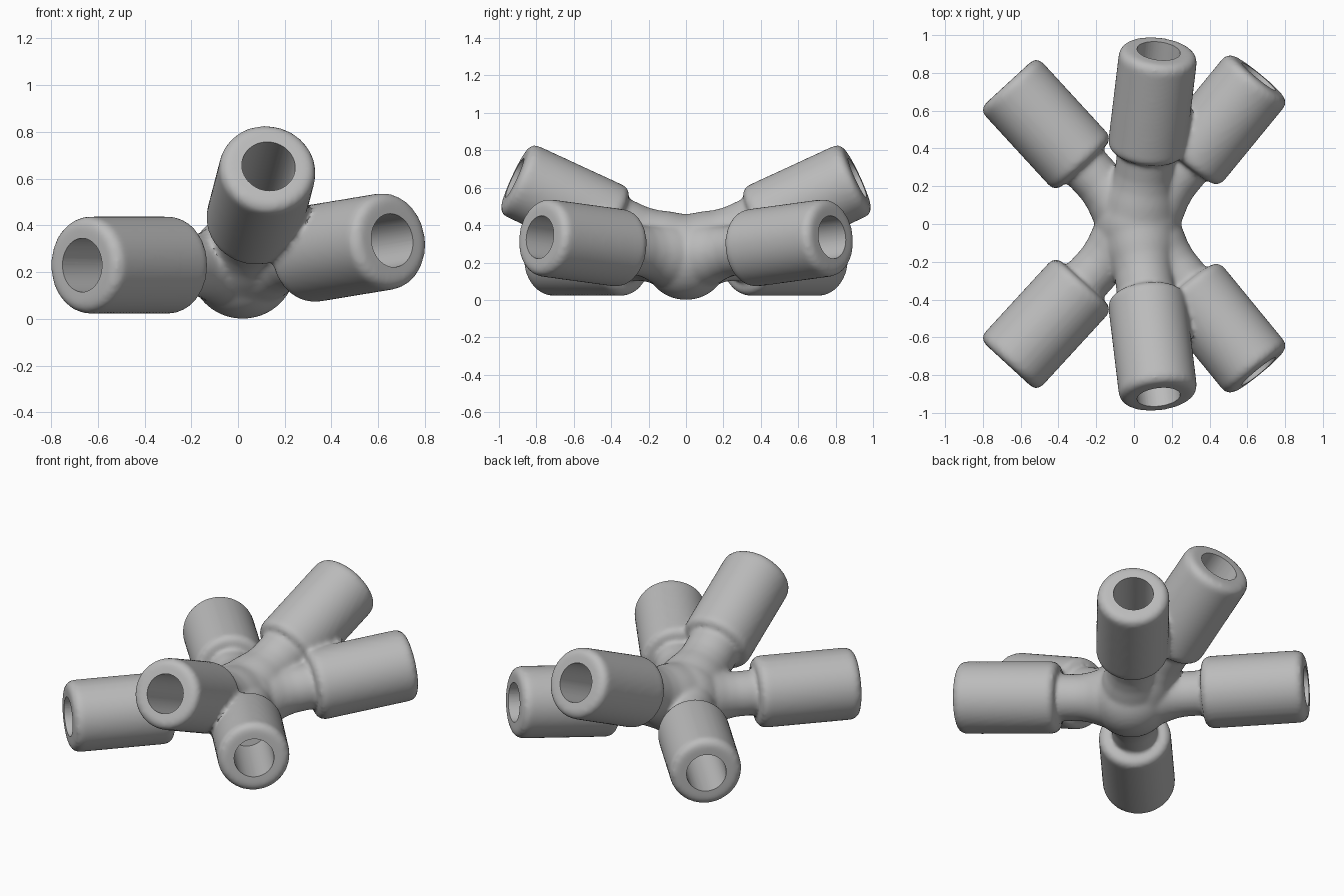
import bpy, bmesh, math
from mathutils import Vector

cube = bpy.data.objects.get("Cube")
if cube:
    bpy.data.objects.remove(cube, do_unlink=True)

grey = bpy.data.materials.new("plain_grey")
grey.use_nodes = True
grey.diffuse_color = (0.5, 0.5, 0.5, 1)
grey.node_tree.nodes["Principled BSDF"].inputs["Base Color"].default_value = (0.5, 0.5, 0.5, 1)

HUB = Vector((0.02, 0, 0.23))
# Socket directions on the front half, each with its neck radius
ARMS = [((-0.68, -0.74, 0.0), 0.13),
        ((0.11, -0.91, 0.42), 0.155),
        ((0.635, -0.775, 0.105), 0.135)]
TUBE_R, BORE_R, START, END = 0.208, 0.115, 0.42, 1.015


def lathe(bm, profile, direction, segments=48):
    """Spin (radius, distance) points around a ray that leaves the hub."""
    turn = Vector(direction).to_track_quat('Z', 'Y')
    rings = []
    for r, d in profile:
        rings.append([bm.verts.new(HUB + turn @ Vector((
            r * math.cos(2 * math.pi * i / segments),
            r * math.sin(2 * math.pi * i / segments), d))) for i in range(segments)])
    for a, b in zip(rings, rings[1:]):
        for i in range(segments):
            j = (i + 1) % segments
            bm.faces.new((a[i], a[j], b[j], b[i]))
    bm.faces.new(rings[0][::-1])
    bm.faces.new(rings[-1])


def corner(r, d, size, start):
    """Quarter-round points for a tube edge."""
    return [(r + size * math.cos(start + k * math.pi / 8),
             d + size * math.sin(start + k * math.pi / 8)) for k in range(5)]


def finish(bm, name):
    mesh = bpy.data.meshes.new(name)
    bm.to_mesh(mesh)
    bm.free()
    mesh.materials.append(grey)
    obj = bpy.data.objects.new(name, mesh)
    bpy.context.collection.objects.link(obj)
    return obj


body, bores = bmesh.new(), bmesh.new()

# Hub ball
ball = bmesh.ops.create_uvsphere(body, u_segments=48, v_segments=32, radius=0.23)
bmesh.ops.translate(body, verts=ball["verts"], vec=HUB)

# Six sockets: flared neck, round-edged tube and bore
F = 0.045
tube = corner(TUBE_R - F, START + F, F, -math.pi / 2) + corner(TUBE_R - F, END - F, F, 0)
for (x, y, z), neck in ARMS:
    for side in (1, -1):
        ray = (x, y * side, z)
        lathe(body, [(neck + 0.05, 0.1), (neck + 0.03, 0.18), (neck + 0.01, 0.24),
                     (neck, 0.3), (neck, 0.5)], ray)
        lathe(body, tube, ray)
        lathe(bores, [(BORE_R, 0.47), (BORE_R, 1.15)], ray)

connector = finish(body, "socket_connector")
cutter = finish(bores, "bore_cutter")
cutter.hide_render = True
cutter.hide_viewport = True

# Fuse the parts, soften the joints, then drill the bores
fuse = connector.modifiers.new("fuse", 'REMESH')
fuse.mode = 'VOXEL'
fuse.voxel_size = 0.014
soften = connector.modifiers.new("soften", 'SMOOTH')
soften.factor = 0.5
soften.iterations = 8
drill = connector.modifiers.new("drill", 'BOOLEAN')
drill.operation = 'DIFFERENCE'
drill.solver = 'EXACT'
drill.object = cutter

# Bake the result and drop the cutter
bpy.context.view_layer.update()
graph = bpy.context.evaluated_depsgraph_get()
result = bpy.data.meshes.new_from_object(connector.evaluated_get(graph))
connector.modifiers.clear()
connector.data = result
bpy.data.objects.remove(cutter, do_unlink=True)
result.materials.clear()
result.materials.append(grey)

bpy.ops.object.select_all(action='DESELECT')
connector.select_set(True)
bpy.context.view_layer.objects.active = connector
bpy.ops.object.shade_smooth_by_angle(angle=math.radians(40))
